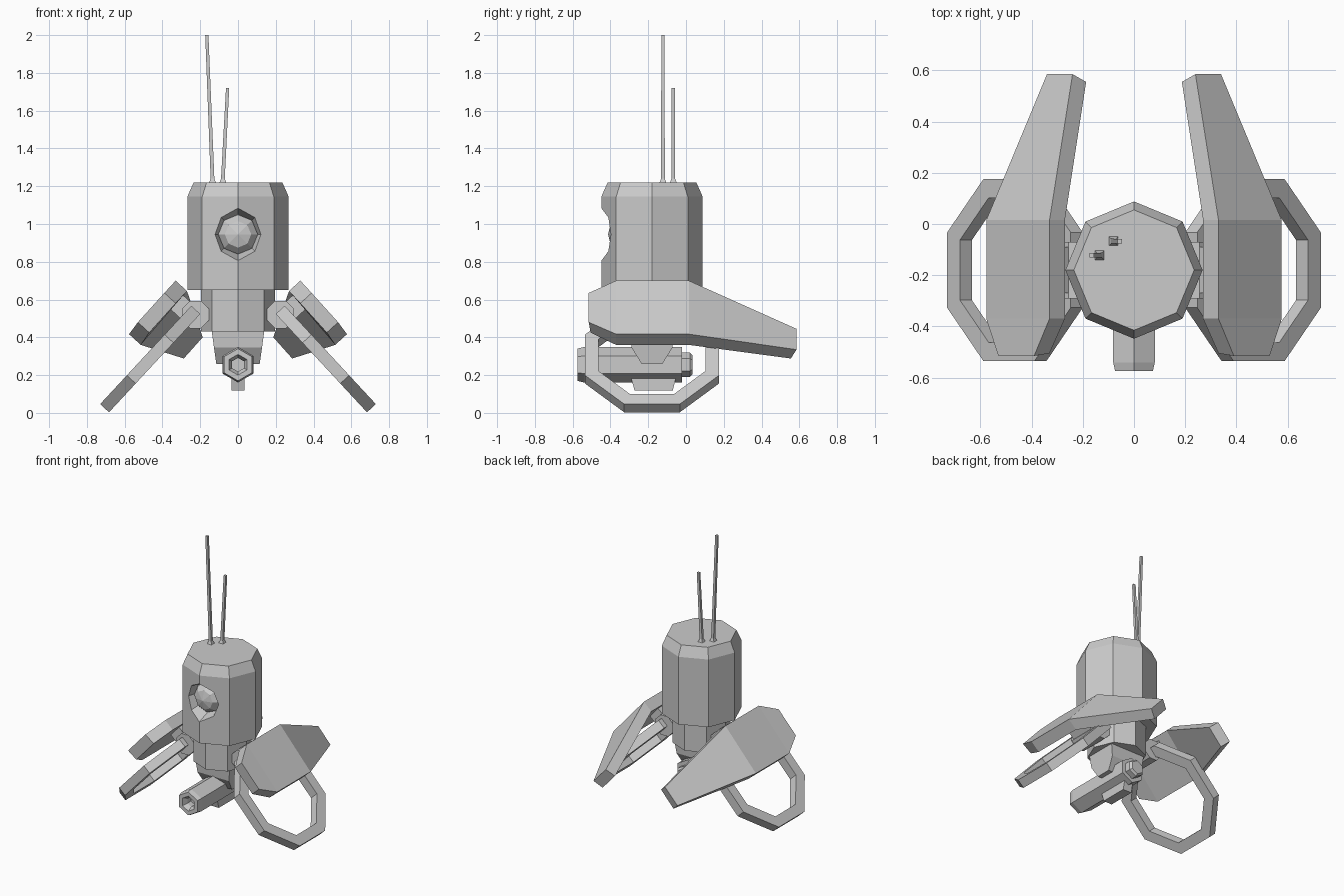
import bpy, bmesh
from math import cos, sin, pi
from mathutils import Vector

if "Cube" in bpy.data.objects:
    bpy.data.objects.remove(bpy.data.objects["Cube"])


def loft(name, loops, closed=False, mirror=False):
    """Skin a list of equal-length point loops; cap the ends unless closed."""
    bm = bmesh.new()
    rows = [[bm.verts.new(p) for p in lp] for lp in loops]
    n = len(rows[0])
    pairs = list(zip(rows, rows[1:])) + ([(rows[-1], rows[0])] if closed else [])
    for a, b in pairs:
        for i in range(n):
            j = (i + 1) % n
            bm.faces.new((a[i], a[j], b[j], b[i]))
    if not closed:
        bm.faces.new(rows[0])
        bm.faces.new(rows[-1])
    bmesh.ops.recalc_face_normals(bm, faces=bm.faces)
    me = bpy.data.meshes.new(name)
    bm.to_mesh(me)
    bm.free()
    ob = bpy.data.objects.new(name, me)
    bpy.context.collection.objects.link(ob)
    if mirror:
        m = ob.modifiers.new("mirror", 'MIRROR')
        m.use_bisect_axis[0] = False
        m.use_mirror_merge = False
    return ob


def ring_z(x, y, z, r, n=8, a0=0.0):
    return [(x + r * cos(a0 + 2 * pi * i / n), y + r * sin(a0 + 2 * pi * i / n), z) for i in range(n)]


def ring_y(x, y, z, r, n=8, a0=0.0):
    return [(x + r * cos(a0 + 2 * pi * i / n), y, z + r * sin(a0 + 2 * pi * i / n)) for i in range(n)]


CY = -0.18

# main octagonal body with chamfered top
body = loft("body", [ring_z(0, CY, z, r) for z, r in ((0.65, 0.268), (1.145, 0.268), (1.22, 0.235))])

# recess for the eye
cutter = loft("eye_cutter", [ring_y(0, y, 0.945, r) for y, r in ((-0.52, 0.165), (-0.445, 0.138), (-0.35, 0.105))])
cutter.hide_render = True
cutter.hide_viewport = True
cut = body.modifiers.new("eye_recess", 'BOOLEAN')
cut.operation = 'DIFFERENCE'
cut.solver = 'EXACT'
cut.object = cutter

# faceted lens
loft("eye_lens", [ring_y(0, y, 0.945, r) for y, r in
                  ((-0.34, 0.107), (-0.36, 0.102), (-0.395, 0.07), (-0.412, 0.002))])

# neck below the body
loft("neck", [ring_z(0, CY, 0.43, 0.195), ring_z(0, CY, 0.66, 0.195)])

# tapered yoke holding the gun
loft("gun_yoke", [[(sx * w, CY + sy * d, z) for sx, sy in ((-1, -1), (1, -1), (1, 1), (-1, 1))]
                  for w, d, z in ((0.115, 0.055, 0.26), (0.127, 0.108, 0.345), (0.14, 0.115, 0.44))])

# hexagonal gun with hollow muzzle
loft("gun", [ring_y(0, y, 0.255, r, 6, pi / 2) for y, r in
             ((0.035, 0.05), (0.02, 0.064), (-0.02, 0.064), (-0.02, 0.094), (-0.54, 0.094),
              (-0.575, 0.085), (-0.575, 0.055), (-0.54, 0.036), (-0.50, 0.036))])

# fin under the gun
loft("lower_fin", [[(sx * 0.035, y, z) for sx, y in ((-1, y0), (1, y0), (1, y1), (-1, y1))]
                   for y0, y1, z in ((-0.272, -0.07, 0.118), (-0.295, -0.05, 0.2))])

# tilted octagonal side rings
U = Vector((-0.68, 0, 0.733))
N = Vector((0.733, 0, 0.68))
C = Vector((0.465, CY, 0.285))


def side_octagon(apothem, off):
    r = apothem / cos(pi / 8)
    return [C + N * off + U * (r * cos(pi / 8 + i * pi / 4)) + Vector((0, r * sin(pi / 8 + i * pi / 4), 0))
            for i in range(8)]


loft("side_ring", [side_octagon(a, o) for a, o in
                   ((0.355, -0.032), (0.355, 0.032), (0.282, 0.032), (0.282, -0.032))], closed=True, mirror=True)

# hubs joining the rings to the neck
loft("ring_hub", [ring_y(0.225, y, 0.52, 0.078, 8, pi / 8) for y in (-0.29, -0.07)], mirror=True)

# blocks joining the hubs to the wings
M = Vector((0.28, CY, 0.545))
loft("wing_mount", [[M + N * n + U * (s * 0.05) + Vector((0, t * 0.09, 0))
                     for s, t in ((-1, -1), (1, -1), (1, 1), (-1, 1))] for n in (-0.06, 0.07)], mirror=True)

# wings: outer top, outer bottom, inner bottom, inner top at each station
full = ((0.33, 0.70), (0.577, 0.417), (0.515, 0.36), (0.27, 0.645))
front = ((0.39, 0.635), (0.53, 0.48), (0.47, 0.425), (0.33, 0.58))
tail = ((0.24, 0.445), (0.34, 0.335), (0.287, 0.288), (0.187, 0.40))
loft("wing", [[(x, y + (dy if i > 1 else 0), z) for i, (x, z) in enumerate(sec)]
              for sec, y, dy in ((front, -0.515, 0.01), (full, -0.37, 0), (full, 0.015, 0), (tail, 0.585, -0.03))],
     mirror=True)

# two antennas with small flared feet
for name, x0, x1, y, top in (("long_antenna", -0.135, -0.165, -0.122, 2.0),
                             ("short_antenna", -0.08, -0.055, -0.067, 1.72)):
    loft(name, [ring_z(x, y, z, r, 4, pi / 4) for x, z, r in
                ((x0, 1.21, 0.025), (x0, 1.22, 0.025), (x0, 1.24, 0.014), (x1, top, 0.012))])
